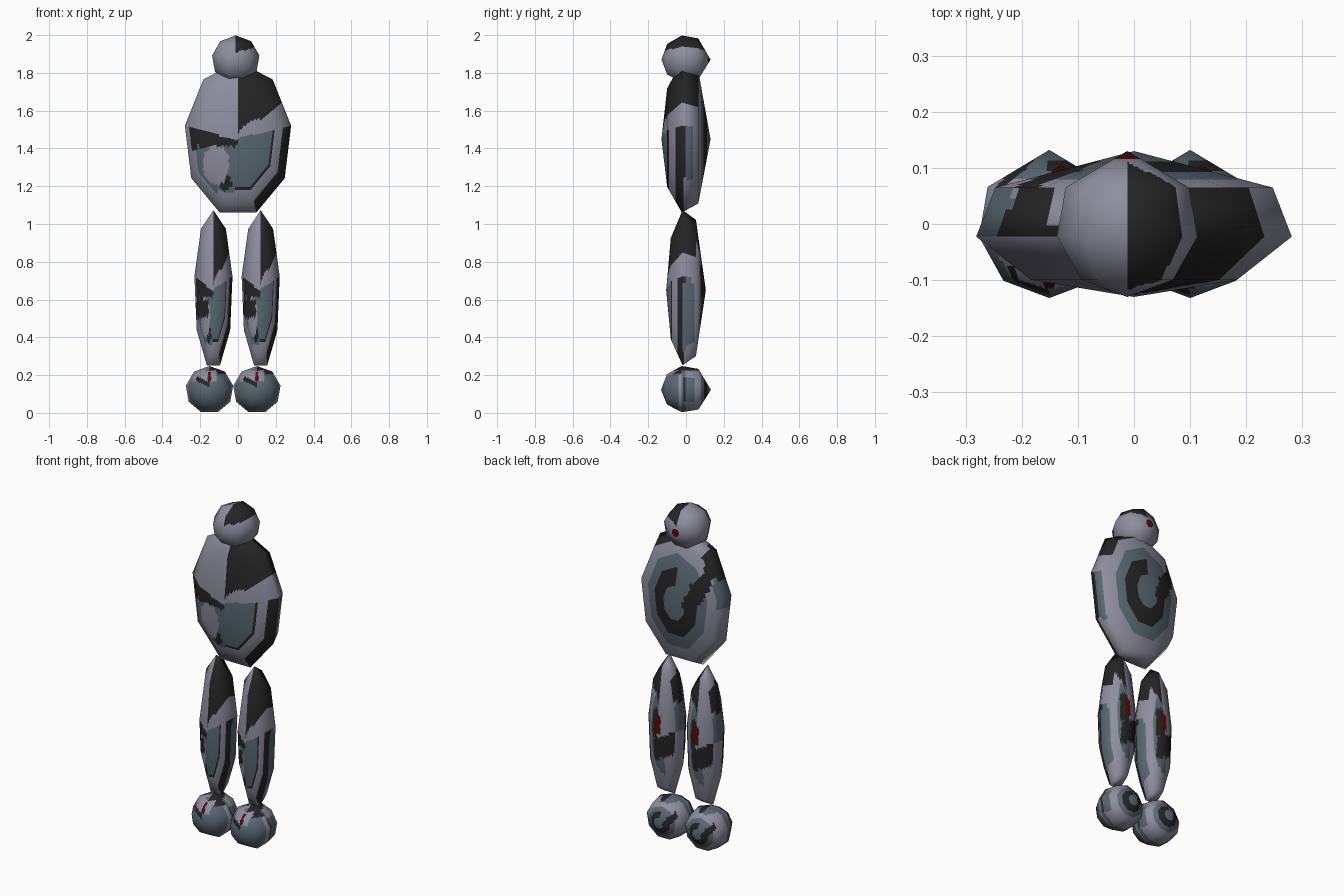
import bpy, bmesh, math
from mathutils import Vector

if "Cube" in bpy.data.objects:
    bpy.data.objects.remove(bpy.data.objects["Cube"])

LIGHT, SLATE, DARK, RED = range(4)


def material(name, rgb):
    m = bpy.data.materials.new(name)
    m.diffuse_color = (*rgb, 1)
    m.use_nodes = True
    m.node_tree.nodes["Principled BSDF"].inputs["Base Color"].default_value = m.diffuse_color
    return m


MATS = [material("pale_grey", (0.27, 0.27, 0.345)),
        material("slate", (0.10, 0.14, 0.17)),
        material("charcoal", (0.018, 0.018, 0.018)),
        material("dark_red", (0.09, 0.003, 0.003))]


def wedge(x, z, base, slope=0.5):
    # dark wedge on the right upper side, sharp seam at x = 0
    return x > 0 and z > base + slope * x + 0.04 * math.sin(9 * x)


def head_paint(x, y, z, r):
    if y > 0.5 and r < 0.2:
        return RED
    return DARK if wedge(x, z, 0.25, 0.4) else LIGHT


def front_paint(x, y, z, r):
    # camouflage on the front half and around the rim
    if wedge(x, z, 0.08):
        return DARK
    if y > -0.3 and r > 0.8:
        if x > 0.5 and -0.5 < z < 0.13:
            return DARK if y < 0 else SLATE if y < 0.3 else LIGHT
        if x < 0 and y > -0.17:
            if -0.82 < x < -0.5 and z > 0.4:
                return DARK
            if x < -0.75 and 0 < z <= 0.5:
                return SLATE
        if x > 0.3 and y < -0.1 and z < 0.15:
            return DARK
        return LIGHT
    if x < 0 and z > -0.02 - 0.19 * x:
        return LIGHT
    if x < 0 and z > (-0.17 if x < -0.75 else -0.09):
        return DARK
    if x < -0.08 and z > -0.66:
        if math.hypot((x + 0.4) / 0.24, (z + 0.33) / 0.25) < 1:
            return LIGHT
        if math.hypot((x + 0.24) / 0.12, (z + 0.53) / 0.12) < 1:
            return DARK
        return SLATE if r < 0.83 else LIGHT
    if z < 0.02 + 0.15 * x:
        if r < 0.62:
            return SLATE
        if r < 0.67:
            return DARK
        if r > 0.85 and x > 0.3:
            return DARK
    return LIGHT


def spiral(x, z, r):
    # rings on the back with an arm running to the upper left
    if x < -0.2 and z > -0.1 and abs(0.77 * (x + 0.3) + 0.64 * (z - 0.0)) < 0.13:
        return DARK
    if r < 0.22:
        return SLATE
    if r < 0.47:
        return SLATE if -0.32 < x < -0.02 and z > 0.1 else DARK
    return SLATE if r < 0.7 else LIGHT


def torso_paint(x, y, z, r):
    return spiral(x, z, r) if y > 0.5 else front_paint(x, y, z, r)


def leg_paint(x, y, z, r):
    if y > 0.5:
        if abs(x) < 0.17 and -0.02 < z < 0.22:
            return RED
        if wedge(x, z, 0.35):
            return DARK
        if -0.38 < z + 0.12 * x < -0.08 and x < 0.35:
            return DARK
        if 0 < x < 0.4 and -0.1 < z < 0.3:
            return DARK
        if x > 0 and r < 0.55 or -0.3 < x <= 0 and -0.6 < z < -0.3:
            return SLATE
        return LIGHT
    if x > 0.55 and -0.35 < y < 0.45 and -0.9 < z < 0.08:
        return DARK if y < -0.15 else SLATE
    if y < -0.17 and x < -0.25 and -0.34 < z < -0.12:
        return DARK
    return front_paint(x, y, z, r)


def foot_paint(x, y, z, r):
    if y > 0.5:
        return spiral(x, z, r)
    if y < -0.2:
        if abs(x - 0.0) < 0.07 and 0.35 < z < 0.75:
            return RED
        if x < 0 and abs(z - 0.35 + 0.5 * (x + 0.3)) < 0.1 and r < 0.75:
            return DARK
        if -0.7 < x < 0.3 and 0.35 < z < 0.8:
            return LIGHT
        if x > 0 and z > 0.65:
            return DARK
        return SLATE if r < 0.92 else LIGHT
    if z > 0.8:
        return DARK if x > 0 else SLATE
    if x > 0.5 and abs(z) < 0.5:
        return DARK if -0.1 < y < 0 else SLATE if y < 0.35 else LIGHT
    return SLATE if y < 0 else LIGHT


SEG, CUTS = 9, 8
STEP = 2 * math.pi / SEG
LATS = [math.radians(a) for a in (-90, -50, -10, 30, 90)]


def nine_sided_ball(name, radii, paint):
    """Nine-sided ball with its poles at front and back, finely cut so paint can follow a rule."""
    profile = []
    for a, b in zip(LATS, LATS[1:]):
        n = 14 if b > 1.5 else 9
        for i in range(n):
            t = i / n
            profile.append((math.cos(a) * (1 - t) + math.cos(b) * t,
                            math.sin(a) * (1 - t) + math.sin(b) * t))
    profile.append((0, 1))
    corners = [(math.sin(k * STEP), math.cos(k * STEP)) for k in range(SEG + 1)]
    outline = [tuple(p + (q - p) * i / CUTS for p, q in zip(corners[k], corners[k + 1]))
               for k in range(SEG) for i in range(CUTS)]

    bm = bmesh.new()
    rows = [[bm.verts.new((r * x, y, r * z)) for x, z in outline] for r, y in profile]
    n = len(outline)
    for lo, hi in zip(rows, rows[1:]):
        for i in range(n):
            j = (i + 1) % n
            bm.faces.new((lo[i], lo[j], hi[j], hi[i]))
    bmesh.ops.remove_doubles(bm, verts=bm.verts[:], dist=1e-5)
    bmesh.ops.recalc_face_normals(bm, faces=bm.faces[:])
    for f in bm.faces:
        c = f.calc_center_median()
        a = math.atan2(c.x, c.z) % STEP
        r = math.hypot(c.x, c.z) * math.cos(a - STEP / 2) / math.cos(STEP / 2)
        f.material_index = paint(c.x, c.y, c.z, r)
        f.smooth = True
    bmesh.ops.scale(bm, vec=Vector(radii), verts=bm.verts[:])
    me = bpy.data.meshes.new(name)
    bm.to_mesh(me)
    bm.free()
    for m in MATS:
        me.materials.append(m)
    # soft shading across the cut facets
    me.normals_split_custom_set_from_vertices(
        [Vector([c / (s * s) for c, s in zip(v.co, radii)]).normalized() for v in me.vertices])
    return me


def place(name, me, loc):
    ob = bpy.data.objects.new(name, me)
    ob.location = loc
    bpy.context.collection.objects.link(ob)


# Head and torso
place("head", nine_sided_ball("head", (0.129, 0.13, 0.13), head_paint), (-0.012, 0, 1.87))
place("torso", nine_sided_ball("torso", (0.29, 0.13, 0.419), torso_paint), (0, 0, 1.449))

# Legs and feet
leg = nine_sided_ball("leg", (0.104, 0.105, 0.43), leg_paint)
foot = nine_sided_ball("foot", (0.129, 0.132, 0.128), foot_paint)
for side, leg_x, foot_x in (("left", -0.13, -0.151), ("right", 0.12, 0.1)):
    place(side + "_leg", leg, (leg_x, 0, 0.65))
    place(side + "_foot", foot, (foot_x, 0, 0.122))
